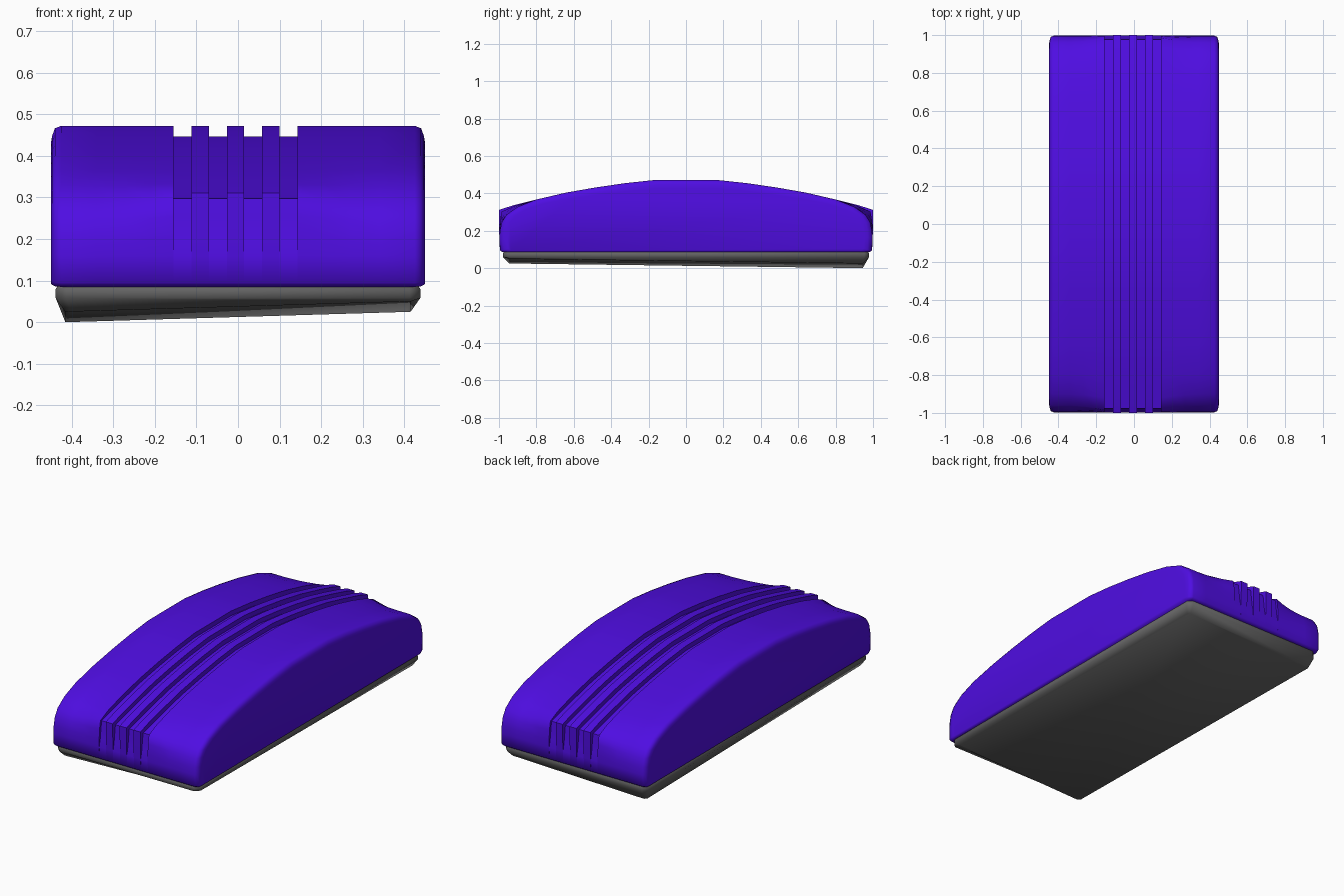
import bpy, bmesh

if "Cube" in bpy.data.objects:
    bpy.data.objects.remove(bpy.data.objects["Cube"])

def material(name, color):
    m = bpy.data.materials.new(name)
    m.diffuse_color = (*color, 1)
    m.use_nodes = True
    m.node_tree.nodes["Principled BSDF"].inputs["Base Color"].default_value = m.diffuse_color
    return m

def loft(name, rings, mat, angle):
    """Skin a list of equal-length point rings and cap both ends."""
    bm = bmesh.new()
    loops = [[bm.verts.new(p) for p in r] for r in rings]
    n = len(rings[0])
    for a, b in zip(loops, loops[1:]):
        for i in range(n):
            j = (i + 1) % n
            bm.faces.new((a[i], a[j], b[j], b[i]))
    bm.faces.new(loops[0])
    bm.faces.new(loops[-1])
    bmesh.ops.remove_doubles(bm, verts=bm.verts, dist=1e-5)
    bmesh.ops.recalc_face_normals(bm, faces=bm.faces)
    me = bpy.data.meshes.new(name)
    bm.to_mesh(me)
    bm.free()
    ob = bpy.data.objects.new(name, me)
    bpy.context.collection.objects.link(ob)
    me.materials.append(mat)
    bpy.ops.object.select_all(action='DESELECT')
    ob.select_set(True)
    bpy.context.view_layer.objects.active = ob
    bpy.ops.object.shade_smooth_by_angle(angle=angle)
    return ob

# Half profiles (y, z) from bottom to crown
foot = [(0.98, 0.085), (0.995, 0.095)]
arch = [(0.80, 0.367), (0.64, 0.404), (0.48, 0.432), (0.32, 0.455), (0.16, 0.472)]
OUTER = foot + [(0.997, 0.16), (0.995, 0.20), (0.985, 0.245), (0.96, 0.285), (0.90, 0.328)] + arch
RIDGE = foot + [(0.998, 0.16), (0.999, 0.20), (1.0, 0.26), (1.0, 0.311), (0.93, 0.334)] + arch
GROOVE = foot + [(0.997, 0.16), (0.988, 0.20), (0.982, 0.25), (0.976, 0.297), (0.90, 0.315)] \
    + [(y, z - 0.026) for y, z in arch]

def mix(a, b, t):
    return [(p[0] + (q[0] - p[0]) * t, p[1] + (q[1] - p[1]) * t) for p, q in zip(a, b)]

def section(x, half, inset=0.0):
    """Full ring at x, optionally shrunk to round the side edges."""
    zc, top = 0.25, 0.472
    pts = []
    for y, z in half:
        if z > zc:
            z -= inset * (z - zc) / (top - zc)
        else:
            z += 0.3 * inset * (zc - z) / zc
        pts.append((y - inset * min(1, y), z))
    return [(x, y, z) for y, z in pts] + [(x, -y, z) for y, z in reversed(pts)]

# Body: rounded sides, ends swelling to a crisp lip beside the grooves
left = [section(-0.45, OUTER, 0.045), section(-0.447, OUTER, 0.025),
        section(-0.44, OUTER, 0.006), section(-0.425, OUTER)]
left += [section(x, mix(OUTER, RIDGE, t))
         for x, t in ((-0.34, 0), (-0.27, 0.12), (-0.21, 0.35), (-0.155, 0.65))]
middle = []
for k in range(4):
    x = -0.155 + 0.085 * k
    middle += [section(x, GROOVE), section(x + 0.043, GROOVE)]
    if k < 3:
        middle += [section(x + 0.043, RIDGE), section(x + 0.085, RIDGE)]
right = [[(-x, y, z) for x, y, z in r] for r in reversed(left)]
right[0] = section(0.143, mix(OUTER, RIDGE, 0.65))
loft("eraser_body", left + middle + right, material("purple", (0.078, 0.004, 0.76)), 1.05)

# Felt pad: chamfered slab with a slightly tilted underside
def slab_ring(hx, hy, c, z=None):
    pts = [(hx, hy - c), (hx - c, hy), (c - hx, hy), (-hx, hy - c),
           (-hx, c - hy), (c - hx, -hy), (hx - c, -hy), (hx, c - hy)]
    return [(x, y, 0.025 + 0.0125 * x / 0.415 - 0.0125 * y / 0.945 if z is None else z)
            for x, y in pts]

loft("felt_pad", [slab_ring(0.43, 0.97, 0.02, 0.093), slab_ring(0.438, 0.978, 0.025, 0.08),
                  slab_ring(0.438, 0.978, 0.025, 0.058), slab_ring(0.415, 0.945, 0.012)],
     material("dark_grey", (0.13, 0.13, 0.13)), 1.3)
